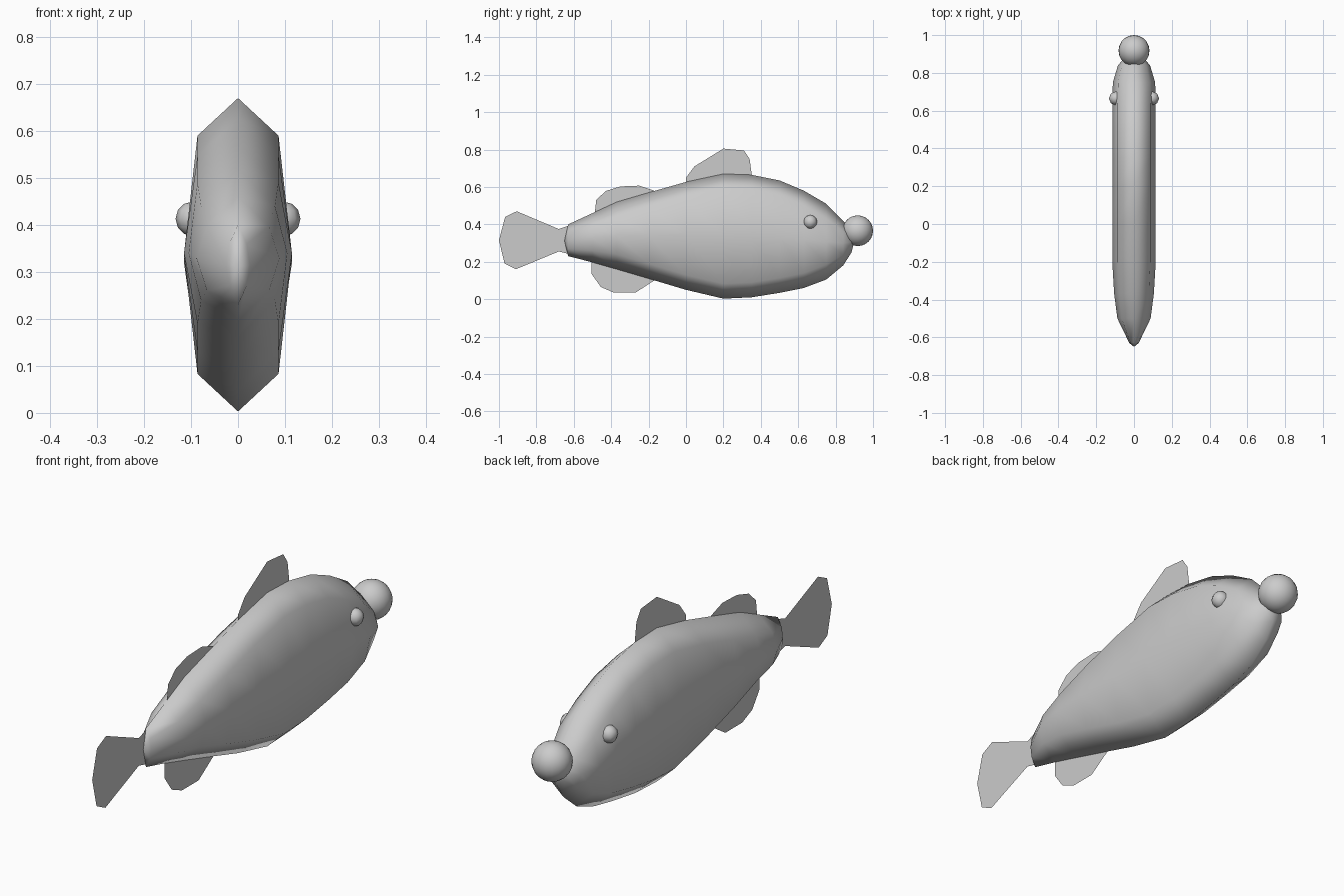
import bpy, bmesh, math

if "Cube" in bpy.data.objects:
    bpy.data.objects.remove(bpy.data.objects["Cube"])


def finish(name, bm, smooth=True):
    bmesh.ops.recalc_face_normals(bm, faces=bm.faces[:])
    me = bpy.data.meshes.new(name)
    bm.to_mesh(me)
    bm.free()
    for p in me.polygons:
        p.use_smooth = smooth
    ob = bpy.data.objects.new(name, me)
    bpy.context.collection.objects.link(ob)
    return ob


# Body: eight-sided sections lofted along y (y, bottom z, top z, half width)
stations = [(-0.63, 0.23, 0.40, 0.025), (-0.5, 0.197, 0.46, 0.088),
            (-0.37, 0.16, 0.52, 0.105), (-0.2, 0.11, 0.57, 0.115),
            (0.0, 0.05, 0.627, 0.115), (0.2, 0.003, 0.67, 0.115),
            (0.35, 0.01, 0.665, 0.115), (0.5, 0.034, 0.635, 0.115),
            (0.63, 0.06, 0.58, 0.115), (0.75, 0.105, 0.51, 0.112),
            (0.84, 0.18, 0.42, 0.085), (0.885, 0.25, 0.36, 0.045)]
bm = bmesh.new()
rings = []
for y, lo, hi, w in stations:
    inset = min(0.08, 0.24 * (hi - lo))
    mid = (lo + hi) / 2
    pts = [(0, hi), (0.75 * w, hi - inset), (w, mid), (0.75 * w, lo + inset),
           (0, lo), (-0.75 * w, lo + inset), (-w, mid), (-0.75 * w, hi - inset)]
    rings.append([bm.verts.new((x, y, z)) for x, z in pts])
for a, b in zip(rings, rings[1:]):
    for i in range(8):
        j = (i + 1) % 8
        bm.faces.new((a[i], a[j], b[j], b[i]))
for ring, tip in ((rings[0], (0, -0.65, 0.312)), (rings[-1], (0, 0.9, 0.31))):
    t = bm.verts.new(tip)
    for i in range(8):
        bm.faces.new((ring[i], ring[(i + 1) % 8], t))
finish("body", bm)

# Fins: paper-thin outlines in the centre plane (y, z)
fins = {
    "front_dorsal_fin": [(0.0, 0.6), (0.0, 0.65), (0.045, 0.71), (0.2, 0.805),
                         (0.31, 0.795), (0.34, 0.75), (0.355, 0.64)],
    "rear_dorsal_fin": [(-0.49, 0.44), (-0.48, 0.53), (-0.43, 0.578), (-0.35, 0.603),
                        (-0.25, 0.607), (-0.17, 0.58), (-0.17, 0.54)],
    "anal_fin": [(-0.505, 0.22), (-0.505, 0.135), (-0.455, 0.065), (-0.385, 0.035),
                 (-0.27, 0.035), (-0.17, 0.10), (-0.17, 0.14)],
    "tail_fin": [(-0.62, 0.395), (-0.68, 0.375), (-0.905, 0.47), (-0.967, 0.44),
                 (-1.0, 0.315), (-0.97, 0.19), (-0.91, 0.16), (-0.68, 0.255), (-0.62, 0.24)],
}
for name, pts in fins.items():
    bm = bmesh.new()
    f = bm.faces.new([bm.verts.new((0, y, z)) for y, z in pts])
    bmesh.ops.triangulate(bm, faces=[f])
    finish(name, bm, smooth=False)


# Nose ball and the two eyes
def ball(name, loc, r, seg, rings):
    bm = bmesh.new()
    bmesh.ops.create_uvsphere(bm, u_segments=seg, v_segments=rings, radius=r)
    ob = finish(name, bm)
    ob.location = loc


ball("nose", (0, 0.918, 0.366), 0.082, 20, 12)
for side, label in ((-1, "left"), (1, "right")):
    ball(label + "_eye", (side * 0.096, 0.665, 0.413), 0.037, 8, 6)
